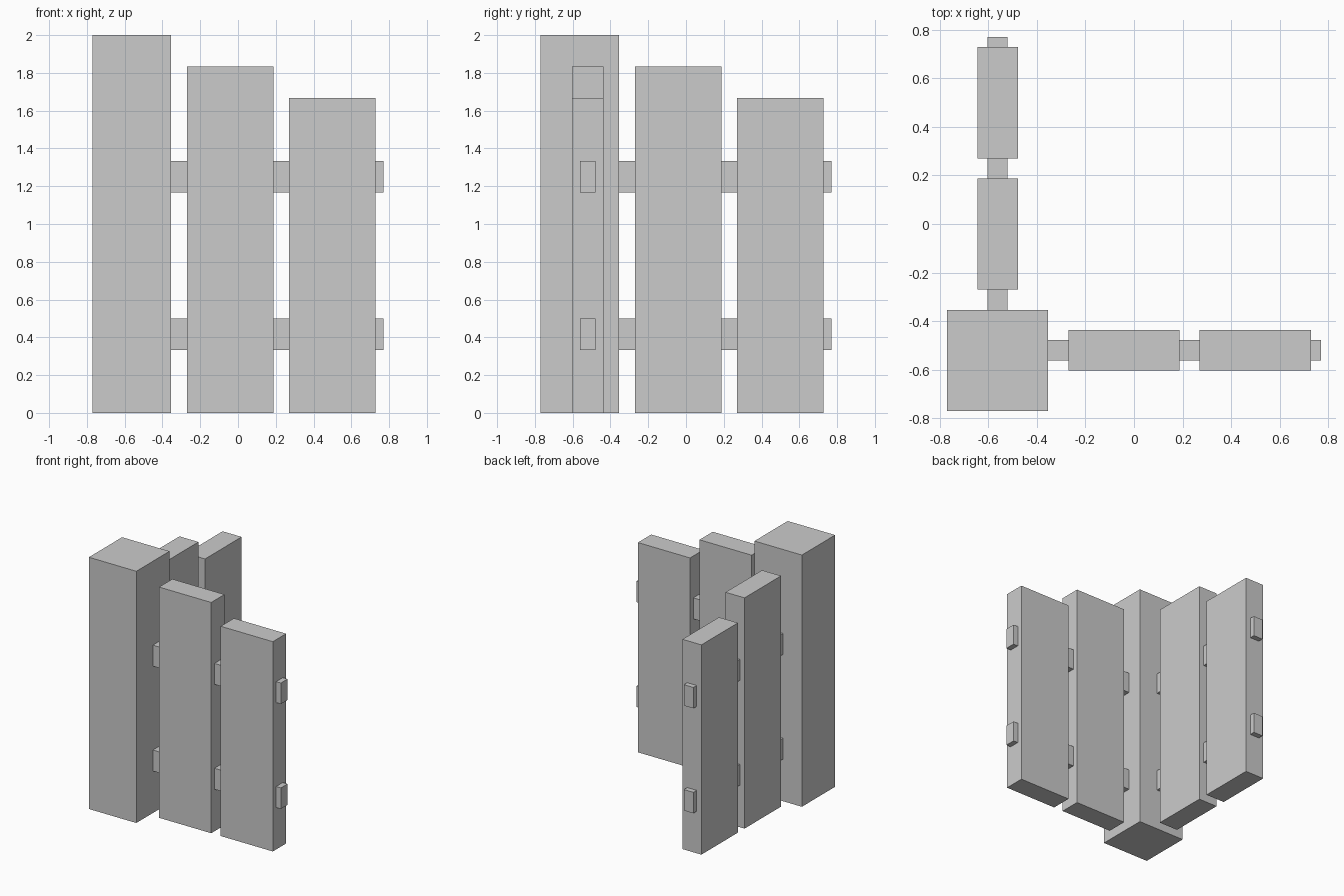
import bpy

if "Cube" in bpy.data.objects:
    bpy.data.objects.remove(bpy.data.objects["Cube"])

U = 1 / 12            # modelling unit: the post is 24 units tall
HALF = 9.25           # half of the overall footprint, in units


def box(name, x, y, z):
    """Box from (min, max) ranges given in units."""
    bpy.ops.mesh.primitive_cube_add(size=1)
    ob = bpy.context.object
    ob.name = name
    ob.location = [(a + b) / 2 * U for a, b in (x, y, z)]
    ob.scale = [(b - a) * U for a, b in (x, y, z)]
    bpy.ops.object.transform_apply(location=True, rotation=False, scale=True)
    return ob


def arm_box(side, name, along, across, z):
    """Box on the arm running along +x (right) or +y (back)."""
    x, y = (along, across) if side == "right" else (across, along)
    box(f"{side}_{name}", x, y, z)


# Corner post
post_end = -4.25
box("corner_post", (-HALF, post_end), (-HALF, post_end), (0, 24))

# Two fence arms; each has its own offset across the arm
for side, centre in (("right", -6.25), ("back", -6.75)):
    # Boards stepping down in height
    for i, (start, height) in enumerate(((-3.25, 22), (3.25, 20))):
        arm_box(side, f"board_{i + 1}", (start, start + 5.5),
                (centre - 1, centre + 1), (0, height))
    # Rails joining the boards to the post
    for level, z in (("lower", 4), ("upper", 14)):
        arm_box(side, f"{level}_rail", (post_end, HALF),
                (centre - 0.5, centre + 0.5), (z, z + 2))
